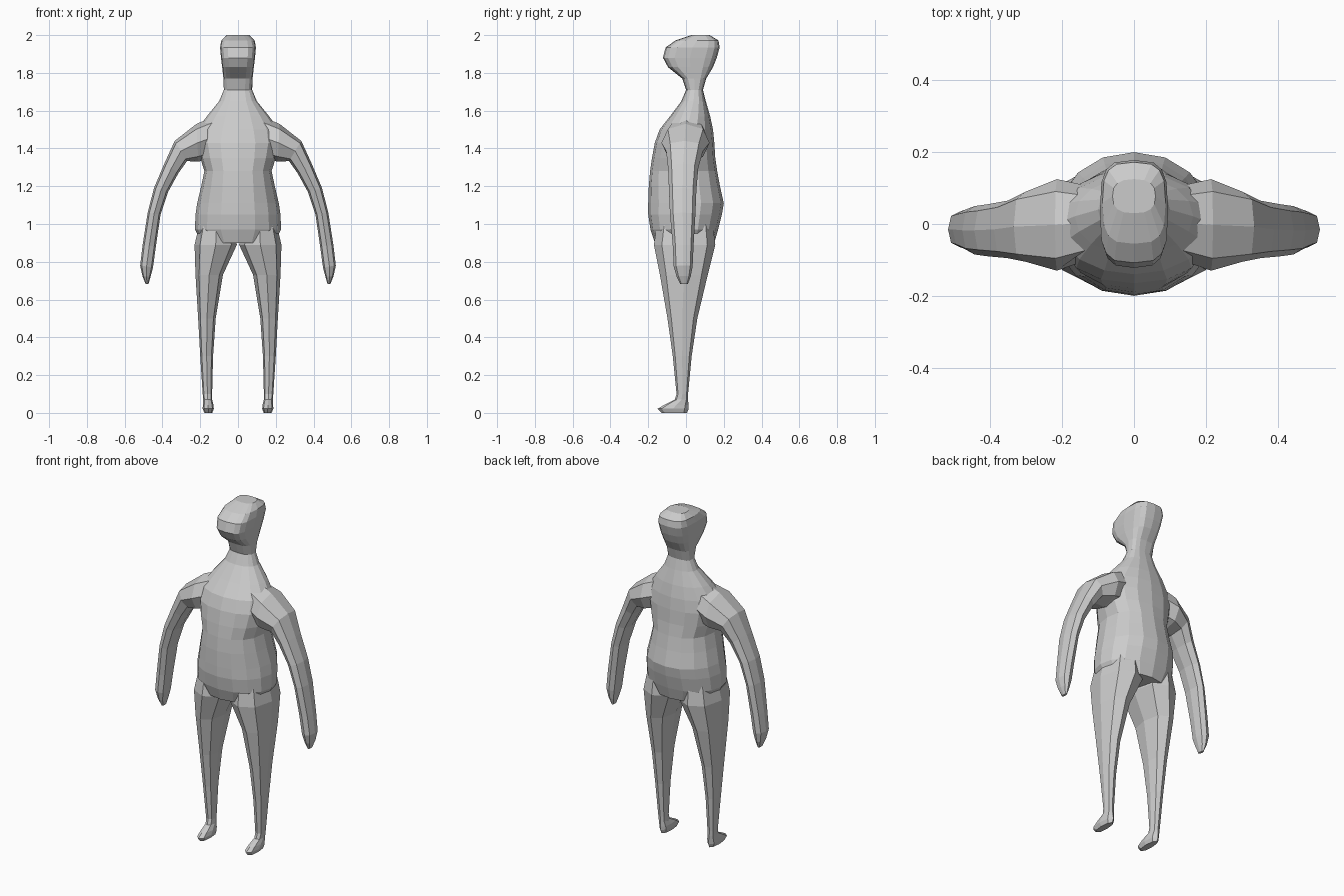
import bpy, bmesh
from math import cos, sin, pi, copysign


def loft(name, rings, sides, mirror=False):
    """Each ring: inner x, inner z, outer x, outer z, front y, back y, squareness."""
    bm = bmesh.new()
    loops = []
    for x0, z0, x1, z1, y0, y1, p in rings:
        loop = []
        for i in range(sides):
            a = 2 * pi * i / sides
            c = copysign(abs(cos(a)) ** (2 / p), cos(a)) if abs(cos(a)) > 1e-6 else 0
            s = copysign(abs(sin(a)) ** (2 / p), sin(a)) if abs(sin(a)) > 1e-6 else 0
            loop.append(bm.verts.new(((x0 + x1) / 2 + c * (x1 - x0) / 2,
                                      (y0 + y1) / 2 + s * (y1 - y0) / 2,
                                      (z0 + z1) / 2 + c * (z1 - z0) / 2)))
        loops.append(loop)
    for a, b in zip(loops, loops[1:]):
        for i in range(sides):
            j = (i + 1) % sides
            bm.faces.new((a[i], a[j], b[j], b[i]))
    bm.faces.new(loops[0])
    bm.faces.new(loops[-1])
    bmesh.ops.recalc_face_normals(bm, faces=bm.faces)
    me = bpy.data.meshes.new(name)
    bm.to_mesh(me)
    bm.free()
    ob = bpy.data.objects.new(name, me)
    bpy.context.collection.objects.link(ob)
    if mirror:
        mod = ob.modifiers.new("mirror", 'MIRROR')
        mod.use_mirror_merge = False
    return ob


# torso, neck and head: half width, z, front y, back y, squareness
trunk = [
    (.19, .90, -.165, .15, 2.0), (.228, .97, -.188, .17, 2.1),
    (.225, 1.05, -.20, .19, 2.1), (.216, 1.11, -.20, .20, 2.1),
    (.195, 1.20, -.197, .18, 2.2), (.178, 1.28, -.19, .165, 2.3),
    (.20, 1.35, -.18, .155, 2.3), (.22, 1.43, -.165, .15, 2.2),
    (.215, 1.50, -.14, .143, 2.0), (.165, 1.57, -.085, .128, 2.1),
    (.10, 1.65, -.025, .105, 2.3), (.075, 1.71, 0, .09, 2.6),
    (.077, 1.77, -.02, .107, 3.0), (.084, 1.83, -.095, .143, 3.2),
    (.09, 1.88, -.122, .163, 3.4), (.095, 1.935, -.108, .178, 3.4),
    (.088, 1.972, -.055, .172, 3.2), (.06, 2.0, .03, .125, 2.6),
]
body = loft("body", [(-w, z, w, z, f, b, p) for w, z, f, b, p in trunk], 16)

# arms, from inside the chest to the fingertips
arms = loft("arms", [
    (.10, 1.36, .10, 1.58, -.09, .10, 2.2), (.21, 1.33, .22, 1.53, -.13, .125, 2.2),
    (.27, 1.333, .335, 1.44, -.105, .09, 2.8), (.315, 1.27, .39, 1.32, -.095, .065, 2.6),
    (.37, 1.17, .445, 1.19, -.09, .055, 2.4), (.41, 1.05, .478, 1.06, -.085, .05, 2.4),
    (.435, .88, .505, .89, -.07, .04, 2.4), (.45, .77, .518, .78, -.065, .035, 2.4),
    (.463, .72, .506, .725, -.05, .025, 2.3), (.474, .682, .489, .682, -.03, .01, 2.0),
], 8, True)

# legs and feet: inner x, outer x, z, front y, back y
leg = [
    (.03, .20, 1.02, -.15, .14), (.006, .23, .89, -.17, .155),
    (.08, .225, .73, -.138, .115), (.118, .211, .50, -.098, .06),
    (.132, .20, .30, -.07, .03), (.137, .187, .10, -.05, .011),
    (.137, .184, .07, -.06, .011), (.13, .186, .043, -.115, .013),
    (.128, .187, .022, -.15, .014), (.136, .178, 0, -.13, .006),
]
legs = loft("legs", [(a, z, b, z, f, k, 2.3) for a, b, z, f, k in leg], 8, True)

# fuse the limbs into one skin
bpy.context.view_layer.objects.active = body
for limb in (legs, arms):
    mod = body.modifiers.new("fuse", 'BOOLEAN')
    mod.operation = 'UNION'
    mod.solver = 'EXACT'
    mod.object = limb
    bpy.context.view_layer.update()
    bpy.ops.object.modifier_apply(modifier=mod.name)
    bpy.data.objects.remove(limb)
